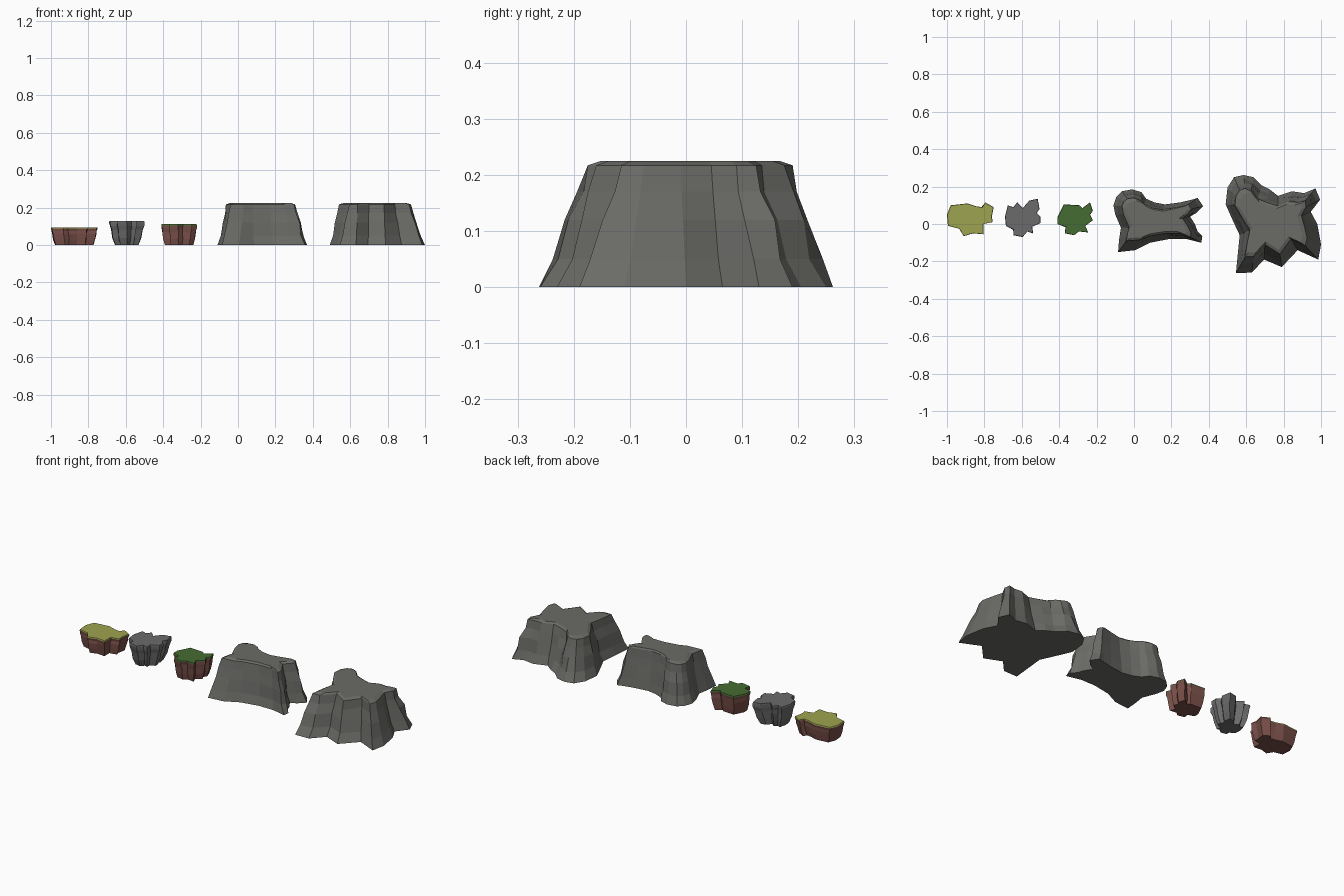
import bpy, bmesh, random

random.seed(4)


def material(name, rgb):
    m = bpy.data.materials.new(name)
    m.diffuse_color = (*rgb, 1)
    return m


STONE = material("grey stone", (0.145, 0.145, 0.135))
PEBBLE = material("neutral grey stone", (0.145, 0.145, 0.145))
EARTH = material("red brown earth", (0.19, 0.078, 0.066))
GRASS = material("green grass", (0.062, 0.15, 0.034))
DRY = material("dry yellow grass", (0.34, 0.37, 0.08))


def pts(flat):
    # outline given clockwise in hundredths of a unit
    return [(flat[i] / 100, flat[i + 1] / 100) for i in range(0, len(flat), 2)]


def scaled(outline, s):
    xs, ys = zip(*outline)
    cx, cy = (min(xs) + max(xs)) / 2, (min(ys) + max(ys)) / 2
    return [(cx + (x - cx) * s, cy + (y - cy) * s) for x, y in outline]


def blend(a, b, t):
    return [(p[0] + (q[0] - p[0]) * t, p[1] + (q[1] - p[1]) * t) for p, q in zip(a, b)]


def loft(name, rings, mats, cap_from=9):
    """Stack (z, outline) rings into a closed solid; faces above cap_from use the second material."""
    bm = bmesh.new()
    loops = [[bm.verts.new((x, y, z)) for x, y in outline] for z, outline in rings]
    n = len(loops[0])
    for a, b in zip(loops, loops[1:]):
        for i in range(n):
            j = (i + 1) % n
            bm.faces.new((a[i], b[i], b[j], a[j]))
    bm.faces.new(loops[0])
    bm.faces.new(loops[-1][::-1])
    bmesh.ops.recalc_face_normals(bm, faces=bm.faces)
    for f in bm.faces:
        f.material_index = int(f.calc_center_median().z > cap_from)
    me = bpy.data.meshes.new(name)
    bm.to_mesh(me)
    bm.free()
    for m in mats:
        me.materials.append(m)
    bpy.context.collection.objects.link(bpy.data.objects.new(name, me))


def clump(name, flat, h, foot, mats):
    # small rock, widest at the top
    o = pts(flat)
    prof = [(0, foot), (0.3, foot + (1 - foot) * 0.45), (0.62, foot + (1 - foot) * 0.7),
            (0.8, 0.97), (0.94, 1.0), (1, 0.98)]
    rings = []
    for t, s in prof:
        ring = scaled(o, s)
        if 0 < t < 0.9:
            ring = [(x + random.uniform(-.003, .003), y + random.uniform(-.003, .003)) for x, y in ring]
        rings.append((t * h, ring))
    loft(name, rings, mats, h * 0.95 if len(mats) > 1 else 9)


def mesa(name, base, rim):
    # large rock, flared at the foot with a bevelled flat top
    a, b = pts(base), pts(rim)
    rings = []
    for z, t in [(0, 0), (0.05, 0.32), (0.12, 0.57), (0.17, 0.85), (0.217, 1)]:
        k = 0.09 if 0 < t < 1 else 0
        ring = [(p[0] + (q[0] - p[0]) * u, p[1] + (q[1] - p[1]) * u)
                for p, q in zip(a, b) for u in [t + random.uniform(-k, k)]]
        rings.append((z, ring))
    rings.append((0.225, scaled(b, 0.87)))
    loft(name, rings, [STONE])


# small rocks
clump("dry_grass_clump", [
    -100, 5, -98, 10, -89, 11, -84.5, 9.5, -81, 9, -79.5, 11.5, -75, 9, -76, 4, -75.5, 1,
    -80.5, 0, -80.5, -5.5, -86, -5, -91, -6.5, -93.5, -2.5, -99.5, -1], 0.095, 0.82, [EARTH, DRY])
clump("small_stone", [
    -69, 4, -67.5, 10, -64.5, 9, -62.5, 11.5, -59.5, 8.5, -56, 12.5, -51.5, 13.5, -50.5, 8,
    -52, 6, -50, 4, -50, 0.5, -54.5, -1.5, -54, -5, -57, -4, -59.5, -7, -64.5, -6,
    -64.5, -3, -68.5, -1], 0.128, 0.66, [PEBBLE])
clump("green_grass_clump", [
    -41, 3.5, -37.5, 10.5, -29, 10, -27.5, 8.5, -23.5, 11.5, -22, 7, -23.5, 5, -22, 2,
    -26, -1, -24.5, -4.5, -29.5, -4, -32, -6, -37, -5, -36.5, -1.5, -41, 0], 0.112, 0.8, [EARTH, GRASS])

# large rocks: foot outline, then rim outline
mesa("long_mesa", [
    -11, 10, -9.5, 14.5, -6.5, 17.5, -1, 18.5, 4, 17, 6.5, 13.5, 11, 11.5, 16.5, 10.5, 24.5, 11.5,
    31, 13, 34, 14, 37, 9.5, 33.5, 6, 30, 4, 32.5, 0, 34, -4, 36.5, -6.5, 36, -10, 28, -8,
    19, -8, 8.5, -10, 0.5, -14, -8.5, -15, -8, -8.5, -7, -2, -10, 5], [
    -6.5, 9.5, -5.5, 12, -3.5, 13.5, 0, 14, 3.5, 12.5, 5.5, 10.5, 10, 8.5, 16, 7.5, 23, 9,
    27, 10, 29, 10.5, 30.5, 8, 29, 5.5, 26, 3, 28, 0, 29.5, -2.5, 30.5, -5, 30, -7, 25, -5,
    17, -5, 8, -6.5, 3, -8.5, -4, -9, -3.5, -5, -2.5, -2, -5.5, 5])
mesa("broad_mesa", [
    49, 10.5, 50, 19.5, 53.5, 25, 58.5, 26.2, 64, 25, 68.5, 20.5, 72.5, 18.5, 77, 15, 84.5, 17.5,
    91, 16.5, 97, 19, 99.5, 13, 94.5, 6.5, 98, 0, 100, -11, 98.5, -19, 87.5, -14, 79, -23,
    69.5, -19, 63, -26, 54.5, -26.2, 55.5, -16, 56.5, -6, 53, 1.5], [
    54, 10, 54.5, 15, 56.5, 18, 59.5, 19, 62.5, 17.5, 66, 13.5, 71, 11.5, 77, 9.5, 83, 12,
    87.5, 11.5, 91.5, 12.5, 92, 9, 89.5, 4.5, 91, -1, 92.5, -7.5, 91.5, -11.5, 84, -8, 78, -16,
    70, -11, 64, -17.5, 59.5, -17.5, 60.5, -10, 62, -3, 57.5, 4])
